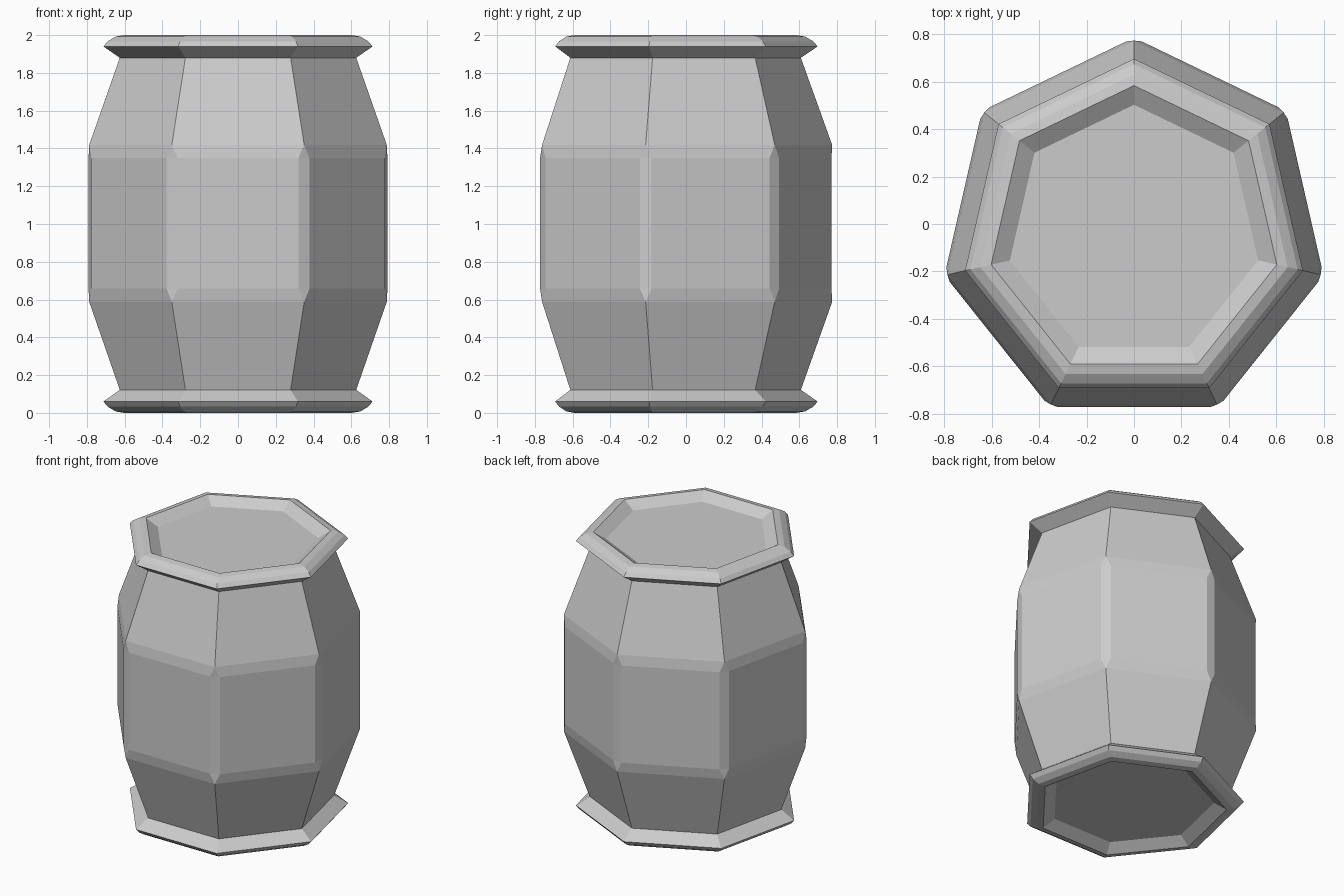
import bpy, bmesh
from math import pi, sin, cos

if "Cube" in bpy.data.objects:
    bpy.data.objects.remove(bpy.data.objects["Cube"])

SIDES = 7
YC = -0.034  # heptagon centre, so that the bounds are centred on y


def lathe(name, profile, cap_start=False, cap_end=False, bevel=None):
    """Seven-sided shell through (corner radius, z) points, listed bottom to top."""
    bm = bmesh.new()
    rings = []
    for r, z in profile:
        rings.append([bm.verts.new((r * cos(pi / 2 + 2 * pi * i / SIDES),
                                    YC + r * sin(pi / 2 + 2 * pi * i / SIDES), z))
                      for i in range(SIDES)])
    for a, b in zip(rings, rings[1:]):
        for i in range(SIDES):
            j = (i + 1) % SIDES
            bm.faces.new((a[i], a[j], b[j], b[i]))
    if cap_start:
        bm.faces.new(rings[0][::-1])
    if cap_end:
        bm.faces.new(rings[-1])
    if bevel:
        ids = set(rings[1] + rings[2])
        edges = [e for e in bm.edges if all(v in ids for v in e.verts)]
        bmesh.ops.bevel(bm, geom=edges, offset=bevel, segments=1,
                        affect='EDGES', profile=0.5)
    mesh = bpy.data.meshes.new(name)
    bm.to_mesh(mesh)
    bm.free()
    obj = bpy.data.objects.new(name, mesh)
    bpy.context.collection.objects.link(obj)
    return obj


# Bulging body with chamfered middle band
lathe("barrel_body", [(0.642, 0.122), (0.82, 0.622), (0.82, 1.385), (0.642, 1.88)],
      bevel=0.036)

# Flared rim rolling into a recessed lid
rim = [(0.642, 1.88), (0.731, 1.94), (0.708, 1.967), (0.665, 1.992),
       (0.618, 2.0), (0.537, 1.95)]
lathe("top_rim", rim, cap_end=True)
lathe("bottom_rim", [(r, 2.002 - z if z == 1.88 else 2 - z) for r, z in reversed(rim)],
      cap_start=True)
